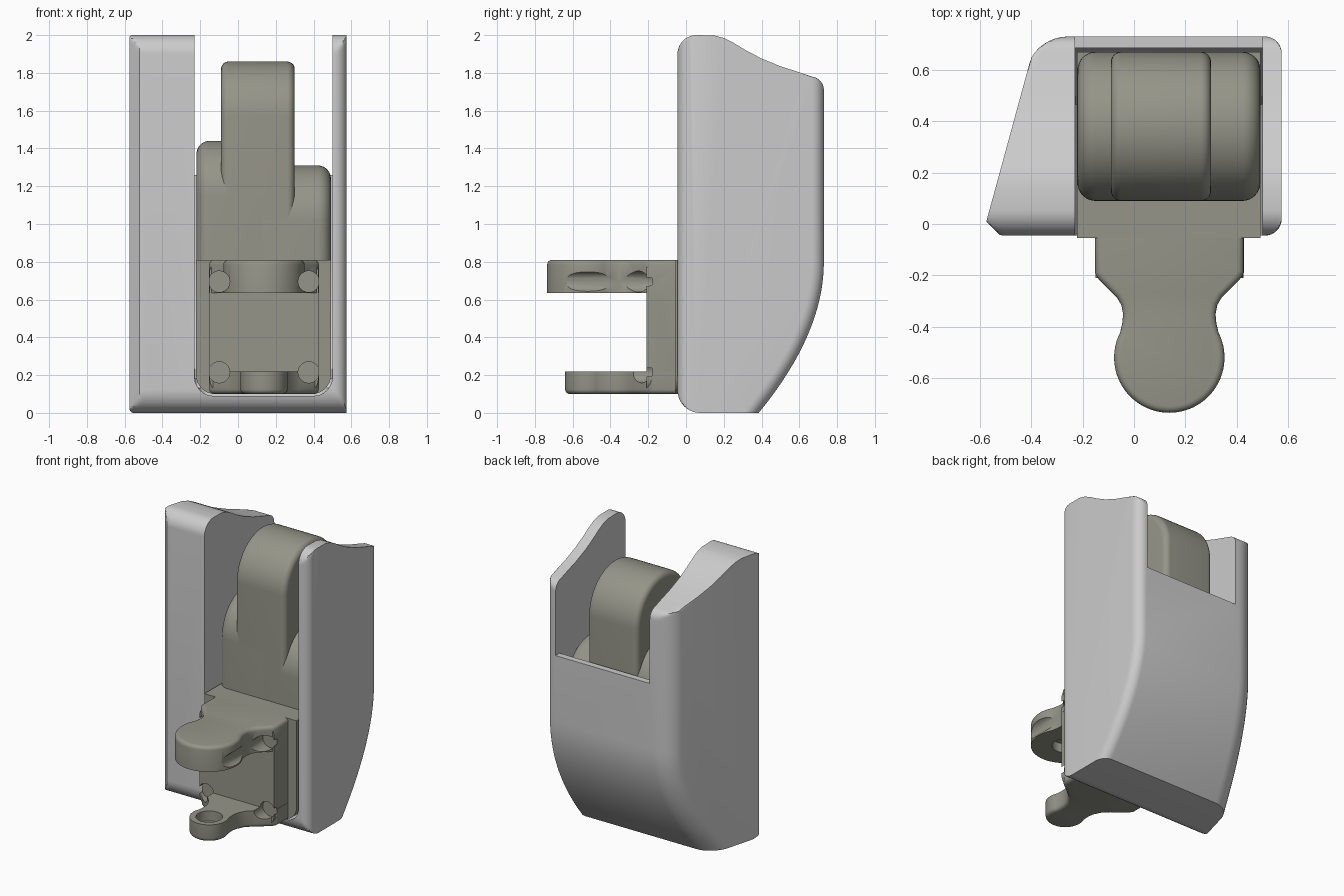
import bpy, bmesh
from math import sin, cos, pi, radians

if "Cube" in bpy.data.objects:
    bpy.data.objects.remove(bpy.data.objects["Cube"])

dark = bpy.data.materials.new("dark_olive")
dark.diffuse_color = (0.3, 0.3, 0.25, 1)
dark.use_nodes = True
dark.node_tree.nodes["Principled BSDF"].inputs["Base Color"].default_value = dark.diffuse_color
QUARTER = [i / 8 * pi / 2 for i in range(9)]


def arc(cx, cy, r, a0, a1, n=10):
    return [(cx + r * cos(radians(a0 + (a1 - a0) * i / n)),
             cy + r * sin(radians(a0 + (a1 - a0) * i / n))) for i in range(n + 1)]


def loft(name, rows, mat=None):
    """Skin equal-length closed rings of points and cap both ends."""
    bm = bmesh.new()
    rings = [[bm.verts.new(p) for p in row] for row in rows]
    n = len(rings[0])
    for a, b in zip(rings, rings[1:]):
        for i in range(n):
            j = (i + 1) % n
            bm.faces.new((a[i], a[j], b[j], b[i]))
    bm.faces.new(rings[0])
    bm.faces.new(rings[-1])
    bmesh.ops.recalc_face_normals(bm, faces=bm.faces)
    me = bpy.data.meshes.new(name)
    bm.to_mesh(me)
    bm.free()
    ob = bpy.data.objects.new(name, me)
    bpy.context.collection.objects.link(ob)
    if mat:
        me.materials.append(mat)
    return ob


def activate(ob):
    bpy.ops.object.select_all(action='DESELECT')
    ob.select_set(True)
    bpy.context.view_layer.objects.active = ob


def boolean(ob, tool, op='DIFFERENCE'):
    m = ob.modifiers.new("cut", 'BOOLEAN')
    m.object, m.operation, m.solver = tool, op, 'EXACT'
    activate(ob)
    bpy.ops.object.modifier_apply(modifier=m.name)
    bpy.data.objects.remove(tool)


def smooth(ob, deg=32):
    activate(ob)
    bpy.ops.object.shade_smooth_by_angle(angle=radians(deg))


def stations(x0, x1, r):
    """(x, inset) pairs for a slab whose two end rims are rounded by r."""
    left = [(r * (1 - cos(t)), r * (1 - sin(t))) for t in QUARTER]
    return [(x0 + e, d) for e, d in left] + [(x1 - e, d) for e, d in reversed(left)]


def back_curve(d):
    """Swept lower back of the shell, moved inward by d."""
    pts = [(0.385 - 1.25 * d, 0)]
    for i in range(1, 17):
        t = i / 16
        y = (1 - t) ** 2 * 0.385 + 2 * t * (1 - t) * 0.73 + t * t * 0.73
        z = 2 * t * (1 - t) * 0.42 + t * t * 0.8
        ty, tz = 2 * (1 - t) * 0.345, 2 * (1 - t) * 0.42 + 2 * t * 0.38
        k = (ty * ty + tz * tz) ** 0.5
        pts.append((y - d * tz / k, z + d * ty / k))
    return pts


def shell_profile(db, df):
    pts = arc(0.075, 0.12, 0.12, 180, 270) + back_curve(db)
    pts += arc(0.66, 1.71, 0.07, 0, 80, 8)
    pts += [(0.6, 1.803), (0.5, 1.835), (0.4, 1.876), (0.32, 1.918),
            (0.25, 1.96), (0.2, 1.985), (0.15, 1.998)]
    pts += arc(0.055, 1.9, 0.1, 90, 180)
    return [(min(max(y, -0.045 + df), 0.73 - db), z) for y, z in pts]


# outer shell: flared left wall, straight right wall
rows = []
for t in QUARTER:
    e, d = 0.12 * (1 - cos(t)), 0.1 * (1 - sin(t))
    rows.append([(-0.575 + 0.273 * max(0, y - 0.01) + e, y, z)
                 for y, z in shell_profile(d, max(0, 0.055 - e))])
for t in reversed(QUARTER):
    e, d = 0.065 * (1 - cos(t)), 0.065 * (1 - sin(t))
    rows.append([(0.575 - e, y, z) for y, z in shell_profile(d, d)])
shell = loft("outer_shell", rows)


def floored(profile, x0, x1, floor):
    """Slab with rounded lower corners seen from the front."""
    return [[(x, y, max(z, floor + d)) for y, z in profile]
            for x, d in stations(x0, x1, 0.1)]


# slot through the shell, open at the back above the low rear wall
slot = [(-0.5, 0)] + back_curve(0.045) + [(0.685, 1.26), (1, 1.26), (1, 2.5), (-0.5, 2.5)]
boolean(shell, loft("slot_cutter", floored(slot, -0.23, 0.5, 0.09)))
smooth(shell)

# inner core filling the slot
core = [(-0.055, 0)] + back_curve(0.06) + [(0.67, 0.81), (-0.055, 0.81)]
smooth(loft("core_base", floored(core, -0.222, 0.492, 0.1), dark))

# rounded lobes rising from the core
for name, x0, x1, zc, r in [("left_lobe", -0.22, 0.2, 1.15, 0.07),
                            ("right_lobe", 0.0, 0.492, 1.02, 0.07),
                            ("centre_lobe", -0.09, 0.3, 1.57, 0.04)]:
    rows = []
    for x, d in stations(x0, x1, r):
        ring = [(0.38 - 0.29 + d, 0.7), (0.67 - d, 0.7)] + arc(0.38, zc, 0.29 - d, 0, 180, 32)
        rows.append([(x, y, z) for y, z in ring])
    smooth(loft(name, rows, dark))

CX = 0.1375


def arm(name, half, z0, z1, zbev):
    """Flat arm mirrored about its centre line, one face's rim rounded."""
    ring = [(CX + w, y) for w, y in half] + [(CX - w, y) for w, y in reversed(half) if w > 0.001]
    ob = loft(name, [[(x, y, z) for x, y in ring] for z in (z0, z1)], dark)
    bm = bmesh.new()
    bm.from_mesh(ob.data)
    edges = [e for e in bm.edges if all(abs(v.co.z - zbev) < 1e-4 for v in e.verts)
             and min(v.co.y for v in e.verts) < -0.06]
    bmesh.ops.bevel(bm, geom=edges, offset=0.025, segments=4, profile=0.5, affect='EDGES')
    bm.to_mesh(ob.data)
    bm.free()
    return ob


def cylinder(r, depth, loc, rot=(0, 0, 0)):
    bpy.ops.mesh.primitive_cylinder_add(vertices=40, radius=r, depth=depth, location=loc, rotation=rot)
    return bpy.context.object


# hinge bracket: upper and lower arm with knob ends
upper = [(0.29, -0.05), (0.29, -0.19), (0.275, -0.215), (0.205, -0.285), (0.187, -0.315),
         (0.18, -0.35), (0.183, -0.385)] + arc(0, -0.52, 0.215, 27, -90, 24)
lower = [(0.29, -0.05), (0.29, -0.18), (0.27, -0.21), (0.18, -0.28), (0.14, -0.32),
         (0.115, -0.37), (0.11, -0.41)] + arc(0, -0.515, 0.125, 25, -90, 20)
arms = [(arm("upper_arm", upper, 0.635, 0.81, 0.81), (CX, -0.515, 0.63), 0.695),
        (arm("lower_arm", lower, 0.1, 0.22, 0.1), (CX, -0.515, 0.22), 0.215)]

# back plate between the arms
plate = [[(x, y, max(z, 0.1 + d)) for y, z in
          [(-0.05, 0), (-0.21, 0), (-0.21, 0.3), (-0.21, 0.8 - d * 0.6), (-0.05, 0.8 - d * 0.6)]]
         for x, d in stations(CX - 0.288, CX + 0.288, 0.08)]
plate = loft("bracket_plate", plate, dark)

# blind pin sockets and screw recesses
for ob, pin, z in arms:
    boolean(ob, cylinder(0.085, 0.14, pin))
    for sx in (-0.237, 0.237):
        for target in (ob, plate):
            boolean(target, cylinder(0.056, 0.82, (CX + sx, -0.59, z), (pi / 2, 0, 0)))
    smooth(ob)
smooth(plate)
